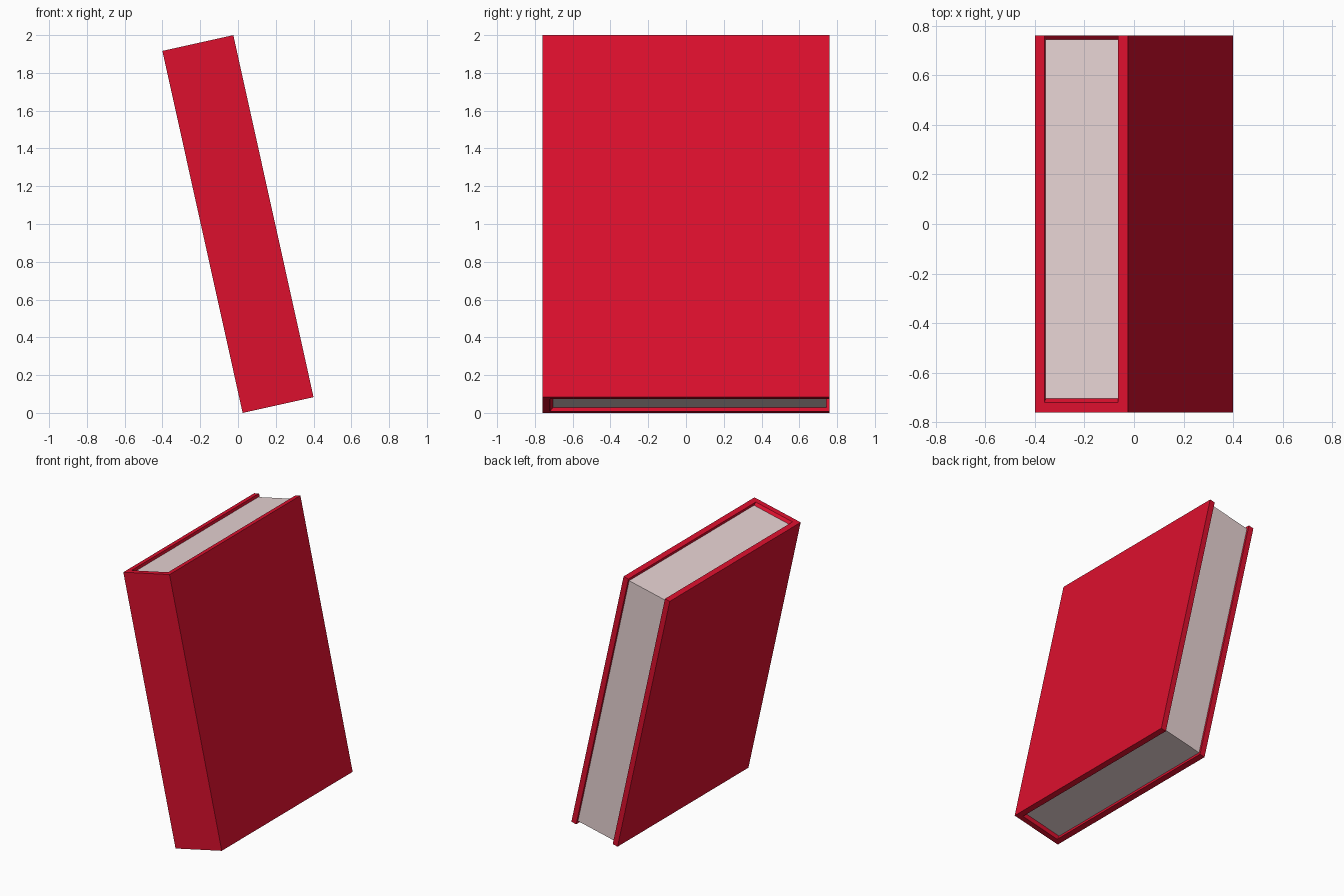
import bpy, math

if "Cube" in bpy.data.objects:
    bpy.data.objects.remove(bpy.data.objects["Cube"])

L, T, W = 1.963, 0.3845, 0.76      # length, thickness, half width
BOARD, RECESS, BACK = 0.04, 0.02, 0.745
TILT = math.radians(-12.5)


def material(name, rgb):
    m = bpy.data.materials.new(name)
    m.diffuse_color = (*rgb, 1)
    m.use_nodes = True
    m.node_tree.nodes["Principled BSDF"].inputs["Base Color"].default_value = m.diffuse_color
    return m


def add_part(name, verts, faces, mat):
    me = bpy.data.meshes.new(name)
    me.from_pydata(verts, [], faces)
    me.materials.append(mat)
    ob = bpy.data.objects.new(name, me)
    bpy.context.collection.objects.link(ob)
    ob.rotation_euler = (0, TILT, 0)
    ob.location = (0.0246, 0, 0)


def ring(z, spine_y):
    """U-shaped cover section, open at the back (+y)."""
    half = [(0, -W), (0, W), (BOARD, W), (BOARD, BACK), (BOARD, spine_y)]
    pts = half + [(T - x, y) for x, y in reversed(half)]
    return [(x, y, z) for x, y in pts]


# Cover: U sections lofted along the book, with spine chamfered at both ends
rows = [(0, -0.72), (RECESS, -0.705), (L - RECESS, -0.705), (L, -0.72)]
cover_verts = [v for z, y in rows for v in ring(z, y)]
N = 10
cover_faces = [tuple(range(N)), tuple(reversed(range(3 * N, 4 * N)))]
for r in range(3):
    for i in range(N):
        if r == 1 and i in (3, 4, 5):      # hidden behind the pages
            continue
        j = (i + 1) % N
        a, b = r * N, (r + 1) * N
        cover_faces.append((a + i, b + i, b + j, a + j))
add_part("cover", cover_verts, cover_faces, material("red", (0.714, 0.005, 0.027)))

# Page block: bottom, top and back edge
page_verts = [cover_verts[r * N + i] for r in (1, 2) for i in (3, 4, 5, 6)]
page_faces = [(3, 2, 1, 0), (4, 5, 6, 7), (0, 4, 7, 3)]
add_part("pages", page_verts, page_faces, material("paper", (0.8, 0.65, 0.65)))
